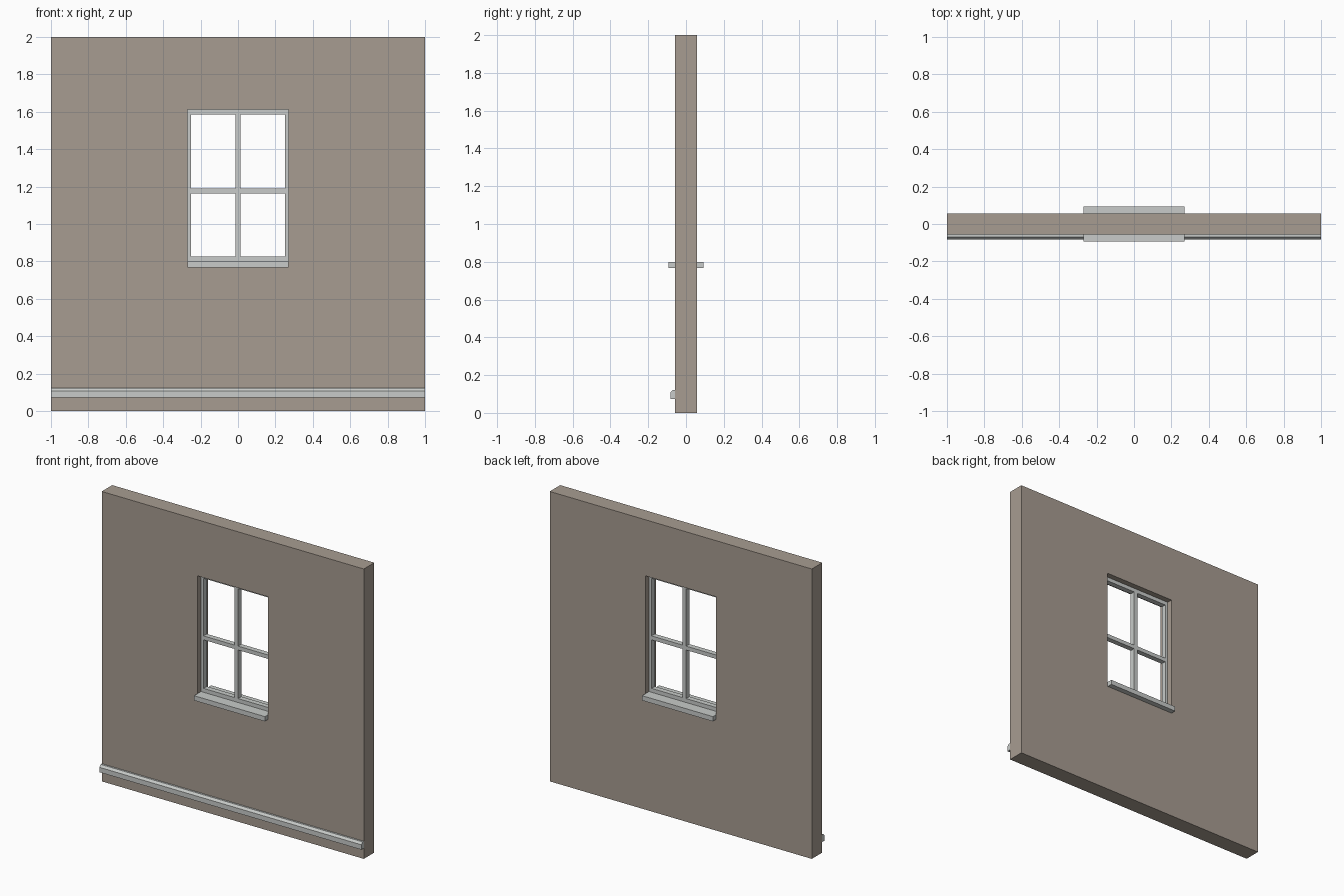
import bpy, bmesh

if "Cube" in bpy.data.objects:
    bpy.data.objects.remove(bpy.data.objects["Cube"])


def material(name, rgb):
    m = bpy.data.materials.new(name)
    m.diffuse_color = (*rgb, 1)
    m.use_nodes = True
    m.node_tree.nodes["Principled BSDF"].inputs["Base Color"].default_value = m.diffuse_color
    return m


TAUPE = material("taupe plaster", (0.39, 0.335, 0.285))
GREY = material("pale grey paint", (0.58, 0.60, 0.585))


def finish(name, bm, mat):
    bmesh.ops.recalc_face_normals(bm, faces=bm.faces)
    me = bpy.data.meshes.new(name)
    bm.to_mesh(me)
    bm.free()
    me.materials.append(mat)
    ob = bpy.data.objects.new(name, me)
    bpy.context.collection.objects.link(ob)
    return ob


def rect(bm, x0, x1, z0, z1, y):
    return [bm.verts.new((x, y, z)) for x, z in ((x0, z0), (x1, z0), (x1, z1), (x0, z1))]


def ring(name, outer, inner, half_depth, mat):
    """Rectangular slab with a rectangular hole, centred on y = 0."""
    bm = bmesh.new()
    loops = [rect(bm, *outer, -half_depth), rect(bm, *inner, -half_depth),
             rect(bm, *inner, half_depth), rect(bm, *outer, half_depth)]
    for a, b in zip(loops, loops[1:] + loops[:1]):
        for i in range(4):
            j = (i + 1) % 4
            bm.faces.new((a[i], a[j], b[j], b[i]))
    return finish(name, bm, mat)


def extrude_x(name, profile, x0, x1, mat):
    """Extrude a closed (y, z) profile along x."""
    bm = bmesh.new()
    a = [bm.verts.new((x0, y, z)) for y, z in profile]
    b = [bm.verts.new((x1, y, z)) for y, z in profile]
    bm.faces.new(a)
    bm.faces.new(b[::-1])
    n = len(a)
    for i in range(n):
        bm.faces.new((a[i], a[(i + 1) % n], b[(i + 1) % n], b[i]))
    return finish(name, bm, mat)


def box(name, x0, x1, hy, z0, z1, mat):
    return extrude_x(name, [(-hy, z0), (hy, z0), (hy, z1), (-hy, z1)], x0, x1, mat)


WALL, FRAME = 0.057, 0.018   # half depths

# wall with window opening
ring("wall", (-1, 1, 0, 2), (-0.27, 0.27, 0.767, 1.613), WALL, TAUPE)

# window frame, glazing bars and sill running through the wall
ring("window_frame", (-0.27, 0.27, 0.80, 1.613), (-0.25, 0.25, 0.827, 1.586), FRAME, GREY)
box("vertical_bar", -0.0135, 0.0135, FRAME, 0.827, 1.586, GREY)
for side, x0, x1 in (("left", -0.25, -0.0135), ("right", 0.0135, 0.25)):
    box("horizontal_bar_" + side, x0, x1, FRAME, 1.162, 1.189, GREY)
box("window_sill", -0.27, 0.27, 0.093, 0.767, 0.80, GREY)

# moulding along the foot of the front side, with bevelled top edge
extrude_x("base_moulding", [(-WALL, 0.073), (-0.083, 0.073), (-0.083, 0.107),
                            (-0.070, 0.122), (-WALL, 0.122)], -1, 1, GREY)
